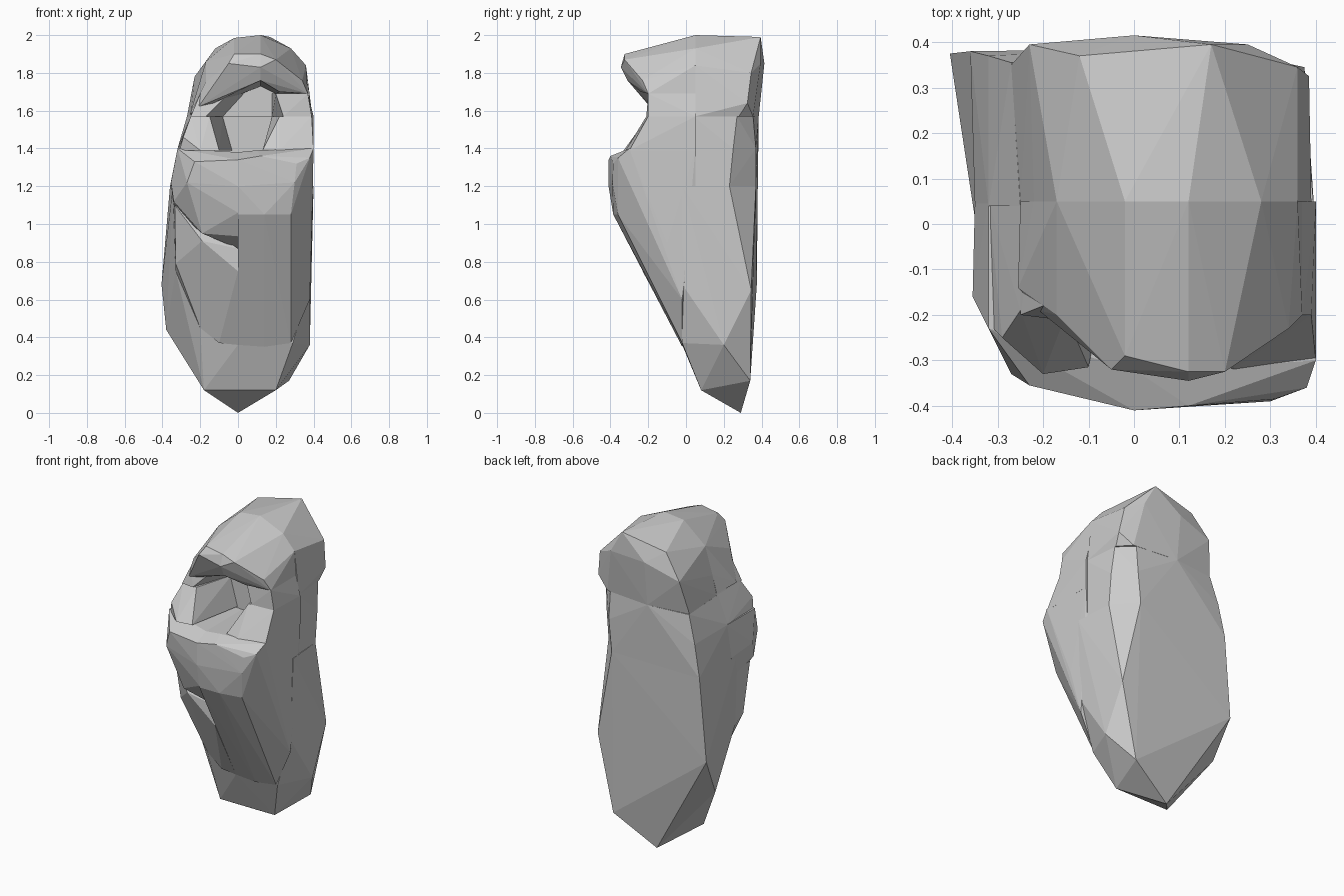
import bpy, bmesh


def hull(name, *pts):
    """Faceted solid wrapped round a few corner points."""
    bm = bmesh.new()
    for p in pts:
        bm.verts.new(p)
    r = bmesh.ops.convex_hull(bm, input=bm.verts[:])
    loose = {g for g in r["geom_interior"] + r["geom_unused"]
             if isinstance(g, bmesh.types.BMVert)}
    bmesh.ops.delete(bm, geom=list(loose), context='VERTS')
    bmesh.ops.recalc_face_normals(bm, faces=bm.faces[:])
    me = bpy.data.meshes.new(name)
    bm.to_mesh(me)
    bm.free()
    ob = bpy.data.objects.new(name, me)
    bpy.context.collection.objects.link(ob)
    return ob


def level(z, *xy):
    """Corner points that share one height."""
    return [(x, y, z) for x, y in xy]


# Back half of the robe, tapering to a point at the base
hull("robe_back", (0, .29, 0), (-.18, .08, .12), (.2, .08, .12), (.27, .34, .17),
     (.38, .2, .36), (.29, -.02, .37), (.0, -.02, .36), (-.38, .25, .44), (-.2, -.02, .45),
     (-.405, .375, .68), (.375, .345, .65), (.38, -.02, .68), (-.33, -.02, .75),
     *level(1.2, (-.36, .38), (.26, .37), (.38, .23), (-.345, -.02), (.4, -.02)))

# Front of the robe, right half
hull("robe_front_right", (0, -.02, .36), (.14, -.02, .35), (.28, -.02, .37), (.38, -.02, .6),
     *level(1.05, (0, -.385), (.14, -.385), (.28, -.36)),
     (.3, -.39, 1.22), (0, -.41, 1.2), (0, -.41, 1.34), (.12, -.4, 1.36),
     (.31, -.385, 1.32), (.38, -.36, 1.35),
     (.4, -.3, 1.4), (.39, -.1, .9), (.1, -.32, 1.39),
     (0, -.32, 1.38), (0, .05, 1.38), (.4, .05, 1.4), (.39, .05, 1.2), (0, .05, 1.2))

# Front of the robe, left half: chest above and skirt below the fold
hull("chest_left", (0, -.41, 1.34), (0, -.41, 1.2), (0, -.385, 1.06), (-.23, -.355, 1.33),
     (-.27, -.33, 1.22), (-.32, -.23, 1.4), (-.355, -.16, 1.22), (-.34, -.19, 1.12),
     (-.19, -.27, .95), (0, -.31, .935), (0, -.2, .87), (0, -.02, .87), (-.34, -.02, 1.08),
     (0, -.32, 1.38), (0, .05, 1.38), (-.32, .05, 1.4), (-.35, .05, 1.2), (0, .05, 1.2))
hull("skirt_left", (0, -.02, .36), (-.1, -.02, .37), (-.2, -.02, .45), (-.33, -.02, .75),
     (-.34, -.02, 1.1), (0, -.23, .75), (0, -.225, .87), (-.19, -.235, .91),
     (-.33, -.1, .79), (-.335, -.16, 1.1), (0, -.02, .87))

# Shoulder block behind the face opening
hull("shoulders", *level(1.2, (-.36, .38), (.26, .37), (.38, .23), (-.35, .04), (.39, .04)),
     *level(1.4, (-.32, .37), (.28, .37), (.38, .25), (-.32, .04), (.39, .04)),
     *level(1.57, (-.27, .355), (0, .385), (.28, .355), (.37, .27), (-.25, .04), (.39, .04)))

# Cheek pieces either side of the opening
hull("cheek_left_lower",
     *level(1.39, (-.32, .05), (-.31, -.23), (-.2, -.33), (-.1, -.315), (-.03, .05)),
     (-.29, -.25, 1.46), (-.11, .05, 1.46), (-.11, -.12, 1.46),
     *level(1.57, (-.25, .05), (-.25, -.19), (-.15, -.2), (-.08, .05)))
hull("cheek_right_lower",
     *level(1.39, (.16, .05), (.4, .05), (.4, -.3), (.22, -.32), (.13, -.3)),
     *level(1.57, (.18, .05), (.4, .05), (.39, -.2), (.22, -.21)))
hull("cheek_left_upper",
     *level(1.57, (-.25, .05), (-.25, -.2), (-.17, -.21), (-.08, .05)),
     *level(1.69, (-.21, .05), (-.2, -.18), (-.05, -.19), (.03, .05)))
hull("cheek_right_upper",
     *level(1.57, (.18, .05), (.4, .05), (.39, -.2), (.24, -.21)),
     *level(1.69, (.18, .05), (.37, .05), (.37, -.2), (.2, -.2)))

# Hood: solid back and two overhanging halves
outer = [(-.22, 1.69), (-.17, 1.86), (-.02, 1.985), (.12, 2.0), (.28, 1.93), (.36, 1.84), (.37, 1.69)]
rim = [(x, .05, z) for x, z in outer]
hull("hood_back", *rim,
     *level(1.57, (-.25, .05), (.39, .05), (-.27, .35), (0, .385), (.3, .355), (.37, .28)),
     (.385, .325, 1.64), (-.23, .395, 1.78), (0, .415, 1.85), (.25, .395, 1.85),
     (.36, .345, 1.8), (-.12, .37, 1.93), (.17, .395, 1.99))
mid = [(.12, .05, 1.73), (.12, -.31, 1.76), (.12, -.345, 1.83), (.12, -.325, 1.9)]
hull("hood_left", *rim[:4], *mid, (-.05, -.32, 1.85), (-.02, -.29, 1.9), (-.17, -.2, 1.75),
     (-.255, -.14, 1.58), (-.25, .05, 1.58), (-.21, -.19, 1.62), (-.08, -.22, 1.67),
     (-.06, .05, 1.66))
hull("hood_right", *rim[3:], *mid, (.2, -.325, 1.87), (.34, -.23, 1.76), (.37, -.2, 1.69),
     (.22, -.24, 1.7), (.2, .05, 1.69))
